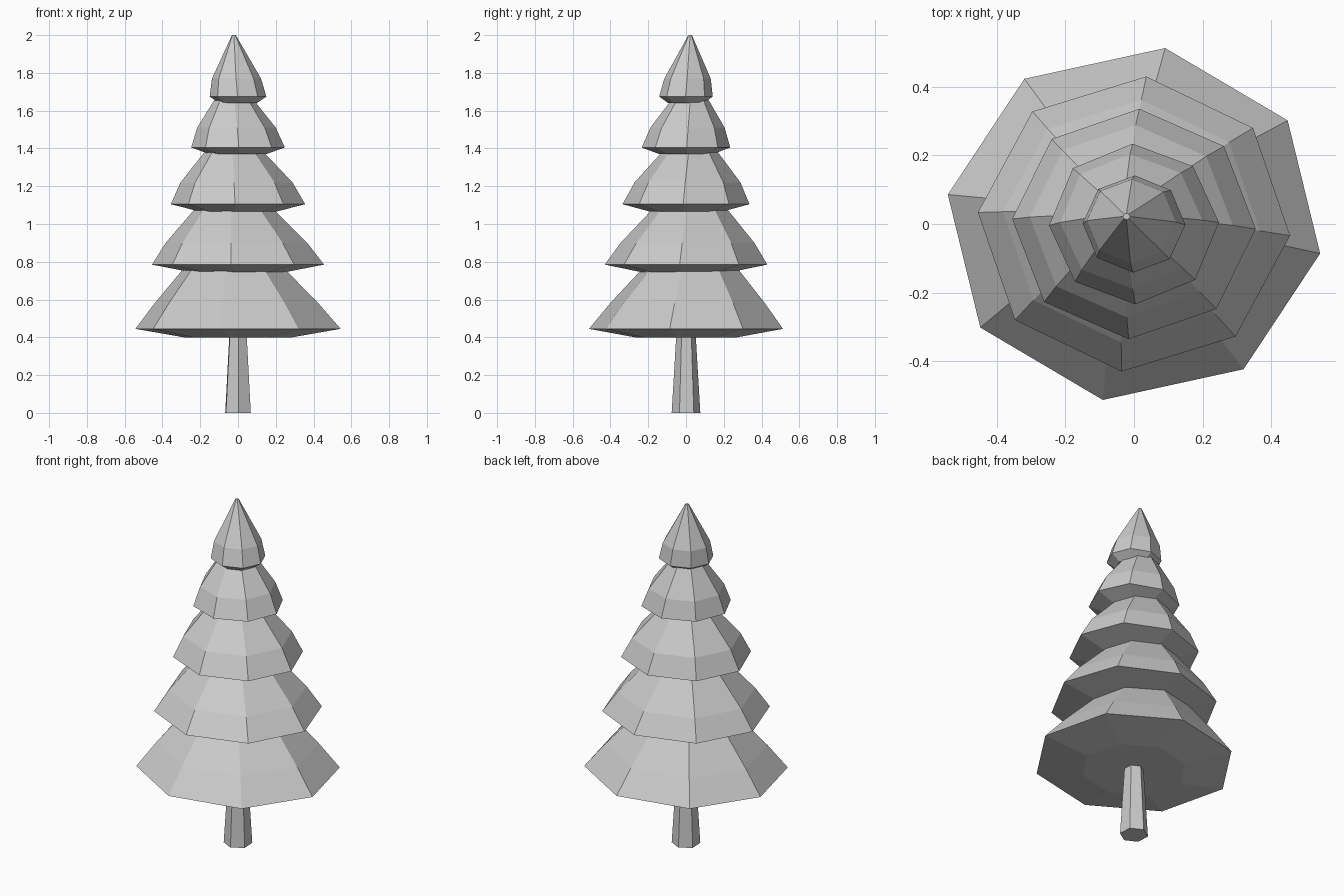
import bpy, bmesh, math

if "Cube" in bpy.data.objects:
    bpy.data.objects.remove(bpy.data.objects["Cube"])


def loft(name, sides, rings, angle, y_scale=1.0):
    """Closed flat-shaded loft; each ring is (radius, z, centre_x, centre_y)."""
    bm = bmesh.new()
    loops = []
    for r, z, cx, cy in rings:
        loop = []
        for i in range(sides):
            a = math.radians(angle) + math.tau * i / sides
            loop.append(bm.verts.new((cx + r * math.cos(a),
                                      cy + r * math.sin(a) * y_scale, z)))
        loops.append(loop)
    for low, high in zip(loops, loops[1:]):
        for i in range(sides):
            j = (i + 1) % sides
            bm.faces.new((low[i], low[j], high[j], high[i]))
    bm.faces.new(loops[0][::-1])
    bm.faces.new(loops[-1])
    bmesh.ops.recalc_face_normals(bm, faces=bm.faces)
    mesh = bpy.data.meshes.new(name)
    bm.to_mesh(mesh)
    bm.free()
    obj = bpy.data.objects.new(name, mesh)
    bpy.context.collection.objects.link(obj)


# Tapered six-sided trunk
loft("trunk", 6, [(0.076, 0, 0, 0), (0.051, 0.42, 0, 0)], 93)

# Foliage tiers: rotation, underside (r, z), rim, shoulder, top
tiers = [
    (-9.5, (0.29, 0.40), (0.551, 0.445), (0.44, 0.58), (0.265, 0.77)),
    (-4.5, (0.25, 0.745), (0.457, 0.785), (0.376, 0.90), (0.19, 1.10)),
    (-2.5, (0.20, 1.065), (0.356, 1.105), (0.297, 1.22), (0.14, 1.40)),
    (1, (0.15, 1.37), (0.248, 1.405), (0.208, 1.51), (0.095, 1.67)),
    (-1, (0.10, 1.64), (0.150, 1.675), (0.130, 1.77), (0.010, 2.00)),
]
for n, (angle, under, rim, shoulder, top) in enumerate(tiers, 1):
    # The upper rings lean slightly to the back left
    rings = [(*under, 0, 0), (*rim, 0, 0),
             (*shoulder, -0.008, 0.008), (*top, -0.022, 0.022)]
    loft(f"foliage_tier_{n}", 8, rings, angle, 0.945)
